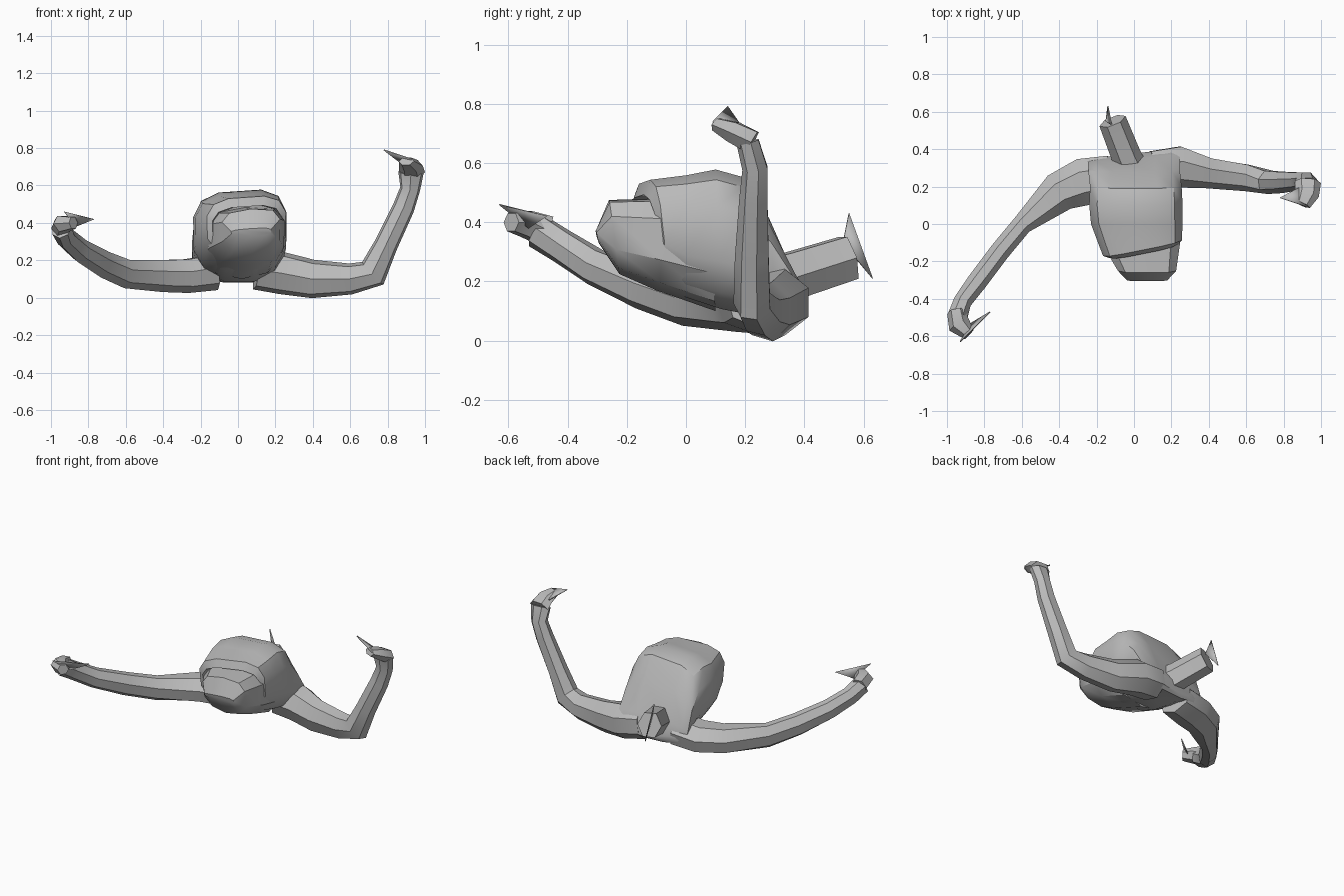
import bpy, bmesh, math
from mathutils import Vector

cube = bpy.data.objects.get("Cube")
if cube:
    bpy.data.objects.remove(cube, do_unlink=True)

grey = bpy.data.materials.new("plain grey")
grey.use_nodes = True
tone = (0.5, 0.5, 0.5, 1)
grey.diffuse_color = tone
grey.node_tree.nodes["Principled BSDF"].inputs["Base Color"].default_value = tone


def finish(name, bm, angle=36):
    """Turn a bmesh into a shaded object with the grey material."""
    bmesh.ops.recalc_face_normals(bm, faces=bm.faces)
    mesh = bpy.data.meshes.new(name)
    bm.to_mesh(mesh)
    bm.free()
    mesh.materials.append(grey)
    obj = bpy.data.objects.new(name, mesh)
    bpy.context.collection.objects.link(obj)
    bpy.ops.object.select_all(action="DESELECT")
    bpy.context.view_layer.objects.active = obj
    obj.select_set(True)
    bpy.ops.object.shade_smooth_by_angle(angle=math.radians(angle))
    return obj


def skin(name, rings, angle=36):
    """Bridge rings of points and close both ends."""
    bm = bmesh.new()
    loops = [[bm.verts.new(p) for p in ring] for ring in rings]
    n = len(loops[0])
    for a, b in zip(loops, loops[1:]):
        for i in range(n):
            j = (i + 1) % n
            bm.faces.new((a[i], a[j], b[j], b[i]))
    bm.faces.new(loops[0])
    bm.faces.new(loops[-1])
    finish(name, bm, angle)


def slice_ring(cx, half, top, bottom, skew=0, n=12):
    """Section between a top and a bottom (y, z) point: boxy above, rounder below."""
    pts = []
    for k in range(n):
        t = math.tau * (k + 0.5) / n
        c, s = math.cos(t), math.sin(t)
        square = 0.6 if s > 0 else 0.85
        u = half * math.copysign(abs(c) ** square, c)
        f = (math.copysign(abs(s) ** square, s) + 1) / 2
        pts.append((cx + u,
                    bottom[0] + (top[0] - bottom[0]) * f + skew * u,
                    bottom[1] + (top[1] - bottom[1]) * f + 0.07 * u * f))
    return pts


def limb(name, sections, ref, sides=7, angle=36):
    """Loft along a path of (x, y, z, radius along ref, radius across)."""
    centres = [Vector(s[:3]) for s in sections]
    rings = []
    for i, s in enumerate(sections):
        t = centres[min(i + 1, len(sections) - 1)] - centres[max(i - 1, 0)]
        across = t.cross(Vector(ref)).normalized()
        along = across.cross(t).normalized()
        ring = []
        for k in range(sides):
            a = math.tau * (k + 0.5) / sides
            ring.append(centres[i] + along * math.cos(a) * s[3] + across * math.sin(a) * s[4])
        rings.append(ring)
    skin(name, rings, angle)


def plate(name, corners):
    """Thin pointed triangle."""
    bm = bmesh.new()
    bm.faces.new([bm.verts.new(c) for c in corners])
    mod = finish(name, bm).modifiers.new("thickness", "SOLIDIFY")
    mod.thickness = 0.006
    mod.offset = 0


# Chest shell, from recessed lip over the arched rim to the shoulders
skin("chest", [slice_ring(*r) for r in (
    (0.05, 0.17, (-0.06, 0.49), (-0.02, 0.24), 0.2),
    (0.05, 0.19, (-0.16, 0.49), (-0.1, 0.24), 0.2),
    (0.045, 0.215, (-0.14, 0.54), (-0.1, 0.21), 0.2),
    (0.015, 0.25, (0, 0.555), (0, 0.14)),
    (0.01, 0.255, (0.1, 0.575), (0.12, 0.1)),
    (0.01, 0.25, (0.19, 0.55), (0.22, 0.08)),
    (0, 0.25, (0.28, 0.41), (0.31, 0.08)),
    (0, 0.25, (0.35, 0.23), (0.36, 0.08), 0.08),
    (0.03, 0.2, (0.38, 0.17), (0.38, 0.1), 0.12),
)])

# Belly stump under the rim, closing in a blunt ridge
skin("belly", [slice_ring(*r, n=10) for r in (
    (0.02, 0.22, (0.08, 0.49), (0.1, 0.1)),
    (0.045, 0.21, (-0.11, 0.48), (-0.1, 0.17), 0.1),
    (0.07, 0.16, (-0.26, 0.475), (-0.225, 0.225)),
    (0.07, 0.11, (-0.305, 0.37), (-0.295, 0.33)),
)])

# Neck prism with its shard
limb("neck", [
    (0, 0.27, 0.19, 0.1, 0.09),
    (-0.04, 0.36, 0.22, 0.09, 0.08),
    (-0.115, 0.55, 0.28, 0.085, 0.075)], (0, 0, 1), 6, 20)
plate("neck_shard", [(-0.15, 0.55, 0.43), (-0.14, 0.63, 0.21), (-0.12, 0.53, 0.33)])

# Left arm, bent upward at the elbow
limb("left_arm", [
    (0.1, 0.29, 0.15, 0.11, 0.11),
    (0.24, 0.31, 0.13, 0.115, 0.115),
    (0.4, 0.275, 0.1, 0.085, 0.105),
    (0.6, 0.25, 0.1, 0.075, 0.085),
    (0.72, 0.225, 0.13, 0.065, 0.085),
    (0.79, 0.225, 0.28, 0.06, 0.065),
    (0.885, 0.23, 0.48, 0.05, 0.06),
    (0.92, 0.235, 0.58, 0.045, 0.055),
    (0.925, 0.21, 0.67, 0.04, 0.07)], (0, 1, 0))
limb("left_hand", [
    (0.93, 0.225, 0.67, 0.045, 0.07),
    (0.925, 0.16, 0.705, 0.04, 0.065),
    (0.9, 0.105, 0.73, 0.025, 0.045)], (0, 0, 1), 6)
plate("left_thumb", [(0.78, 0.14, 0.79), (0.93, 0.09, 0.74), (0.91, 0.21, 0.69)])

# Right arm, reaching forward
limb("right_arm", [
    (-0.12, 0.25, 0.14, 0.1, 0.12),
    (-0.27, 0.225, 0.12, 0.095, 0.13),
    (-0.4, 0.17, 0.12, 0.09, 0.11),
    (-0.6, -0.005, 0.13, 0.08, 0.055),
    (-0.72, -0.15, 0.18, 0.075, 0.055),
    (-0.84, -0.31, 0.25, 0.065, 0.055),
    (-0.92, -0.42, 0.32, 0.06, 0.05),
    (-0.945, -0.5, 0.37, 0.06, 0.055)], (0, 0, 1))
limb("right_hand", [
    (-0.95, -0.47, 0.37, 0.06, 0.05),
    (-0.935, -0.54, 0.395, 0.05, 0.06),
    (-0.88, -0.59, 0.4, 0.035, 0.035)], (0, 0, 1), 6)
plate("right_thumb", [(-0.93, -0.63, 0.46), (-0.77, -0.47, 0.42), (-0.87, -0.53, 0.38)])
